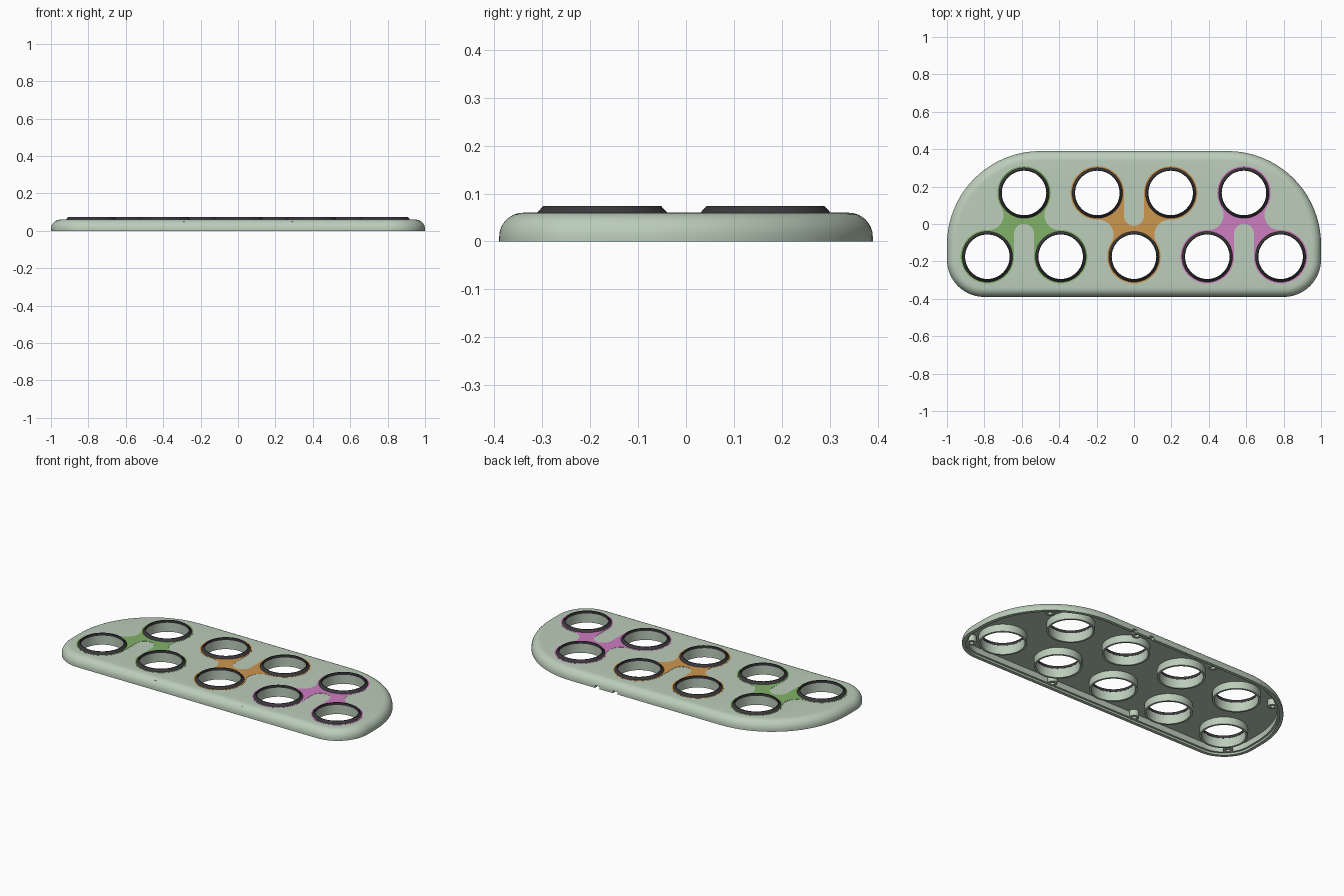
import bpy, bmesh
from math import pi, sin, cos, atan2, radians, sqrt

cube = bpy.data.objects.get("Cube")
if cube:
    bpy.data.objects.remove(cube, do_unlink=True)

TOP = 0.06          # flat upper surface
CEIL = 0.047        # underside of the top wall
BORE = 0.12         # radius of the round openings
X_STEP, Y_BACK, Y_FRONT = 0.196, 0.166, -0.175
HOLES = [(k * X_STEP, Y_BACK) for k in (-3, -1, 1, 3)] + \
        [(k * X_STEP, Y_FRONT) for k in (-4, -2, 0, 2, 4)]


def material(name, rgb):
    m = bpy.data.materials.new(name)
    m.use_nodes = True
    m.diffuse_color = (*rgb, 1)
    m.node_tree.nodes["Principled BSDF"].inputs["Base Color"].default_value = (*rgb, 1)
    return m


SAGE = material("sage green", (0.50, 0.61, 0.49))
BLACK = material("soft black", (0.045, 0.04, 0.047))
GREEN = material("leaf green", (0.22, 0.445, 0.144))
ORANGE = material("orange", (0.61, 0.305, 0.076))
PINK = material("orchid pink", (0.61, 0.205, 0.527))


def arc(cx, cy, r, a, b, n=16):
    return [(cx + r * cos(a + (b - a) * i / n), cy + r * sin(a + (b - a) * i / n))
            for i in range(n + 1)]


def circle(c, r, n=48):
    return arc(c[0], c[1], r, 0, 2 * pi, n)[:-1]


def body_outline(inset):
    """Rounded outline with wide back corners and tighter front corners."""
    pts = []
    corners = [(0.5, -0.11, 0.5), (-0.5, -0.11, 0.5), (-0.8, -0.19, 0.2), (0.8, -0.19, 0.2)]
    for i, (x, y, r) in enumerate(corners):
        pts += arc(x, y, r - inset, i * pi / 2, (i + 1) * pi / 2, 20)
    return pts


def loop(bm, pts, z):
    return [bm.verts.new((x, y, z)) for x, y in pts]


def loft(bm, loops, closed=False):
    pairs = list(zip(loops, loops[1:]))
    if closed:
        pairs.append((loops[-1], loops[0]))
    for a, b in pairs:
        for i in range(len(a)):
            j = (i + 1) % len(a)
            bm.faces.new((a[i], a[j], b[j], b[i]))


def fill(bm, loops):
    """Flat cap bounded by the first loop, with the others as openings."""
    edges = []
    for lp in loops:
        for i, v in enumerate(lp):
            w = lp[(i + 1) % len(lp)]
            edges.append(bm.edges.get((v, w)) or bm.edges.new((v, w)))
    bmesh.ops.triangle_fill(bm, edges=edges, use_beauty=True, normal=(0, 0, 1))


def lathe(bm, c, profile, n=48):
    loft(bm, [loop(bm, circle(c, r, n), z) for r, z in profile], closed=True)


def finish(bm, name, mat):
    bmesh.ops.recalc_face_normals(bm, faces=bm.faces)
    mesh = bpy.data.meshes.new(name)
    bm.to_mesh(mesh)
    bm.free()
    mesh.materials.append(mat)
    ob = bpy.data.objects.new(name, mesh)
    bpy.context.collection.objects.link(ob)
    return ob


def smooth(ob):
    bpy.ops.object.select_all(action='DESELECT')
    ob.select_set(True)
    bpy.context.view_layer.objects.active = ob
    bpy.ops.object.shade_smooth_by_angle(angle=radians(30))


# Hollow body: ceiling edge, inner wall, stepped rim, outer wall, rounded shoulder
bm = bmesh.new()
R = 0.05
section = [(0.032, CEIL), (0.032, 0.012), (0.02, 0.012), (0.02, 0), (0, 0)]
section += [(R - R * cos(t), TOP - R + R * sin(t)) for t in [i * pi / 16 for i in range(9)]]
shell = [loop(bm, body_outline(i), z) for i, z in section]
loft(bm, shell)

# Tubes that line each opening
upper, lower = [shell[-1]], [shell[0]]
for c in HOLES:
    tube = [loop(bm, circle(c, r), z) for r, z in
            ((BORE, TOP), (BORE, 0.003), (0.132, 0.003), (0.132, CEIL))]
    loft(bm, tube)
    upper.append(tube[0])
    lower.append(tube[-1])
fill(bm, upper)
fill(bm, lower)
body = finish(bm, "body_shell", SAGE)

# Two small notches in the back rim
bm = bmesh.new()
for x in (0.2, 0.32):
    cut = bmesh.ops.create_cube(bm, size=1)["verts"]
    bmesh.ops.scale(bm, vec=(0.03, 0.08, 0.03), verts=cut)
    bmesh.ops.translate(bm, vec=(x, 0.39, 0), verts=cut)
cutter = finish(bm, "notch_cutter", SAGE)
cutter.hide_render = True
mod = body.modifiers.new("notches", 'BOOLEAN')
mod.operation, mod.solver, mod.object = 'DIFFERENCE', 'EXACT', cutter
bpy.context.view_layer.objects.active = body
bpy.ops.object.modifier_apply(modifier=mod.name)
bpy.data.objects.remove(cutter, do_unlink=True)
smooth(body)

# Screw bosses under the rim
bm = bmesh.new()
for x, y in ((0.79, 0.23), (0.27, 0.345), (0.91, -0.29), (0.29, -0.345)):
    for s in (-1, 1):
        lathe(bm, (s * x, y), [(0.012, CEIL + 0.002), (0.012, 0.01),
                               (0.027, 0.01), (0.027, CEIL + 0.002)], 20)
smooth(finish(bm, "screw_bosses", SAGE))

# Bevelled collars around the openings
for i, c in enumerate(HOLES):
    bm = bmesh.new()
    lathe(bm, c, [(BORE - 0.001, TOP - 0.002), (0.136, TOP - 0.002), (0.136, TOP),
                  (0.123, 0.074), (BORE - 0.001, 0.074)])
    smooth(finish(bm, f"collar_{i + 1}", BLACK))


def inlay_outline(r=0.143, fillet=0.08):
    """Three discs joined by filleted arms, with a round-ended slot between two of them."""
    bx, by = X_STEP, Y_FRONT - Y_BACK
    d = sqrt(bx * bx + by * by)
    off = sqrt((r + fillet) ** 2 - (d / 2) ** 2) / d
    fx, fy = bx / 2 - by * off, by / 2 + bx * off
    slot = bx - r
    at_foot, at_apex = atan2(fy - by, fx - bx), atan2(fy, fx)
    half = arc(0, -0.165 - slot, slot, pi / 2, 0)
    half += arc(bx, by, r, pi, at_foot + 2 * pi, 40)
    half += arc(fx, fy, fillet, at_foot - pi, at_apex - pi, 20)[1:-1]
    half += arc(0, 0, r, at_apex, pi / 2, 30)
    return half + [(-x, y) for x, y in reversed(half[1:-1])]


# Coloured inlays: each links three openings; the middle one is upside down
for name, cx, cy, flip, mat in (("left_end_inlay", 3 * X_STEP, Y_BACK, 1, PINK),
                                ("middle_inlay", 0, Y_FRONT, -1, ORANGE),
                                ("right_end_inlay", -3 * X_STEP, Y_BACK, 1, GREEN)):
    bm = bmesh.new()
    drop = flip * (Y_FRONT - Y_BACK)
    shapes = [[(cx + x, cy + flip * y) for x, y in inlay_outline()]]
    for x, y in ((0, 0), (X_STEP, drop), (-X_STEP, drop)):
        shapes.append(circle((cx + x, cy + y), BORE + 0.005))
    layers = [[loop(bm, s, z) for s in shapes] for z in (TOP - 0.001, TOP + 0.001)]
    for low, high in zip(*layers):
        loft(bm, [low, high])
    for layer in layers:
        fill(bm, layer)
    finish(bm, name, mat)
